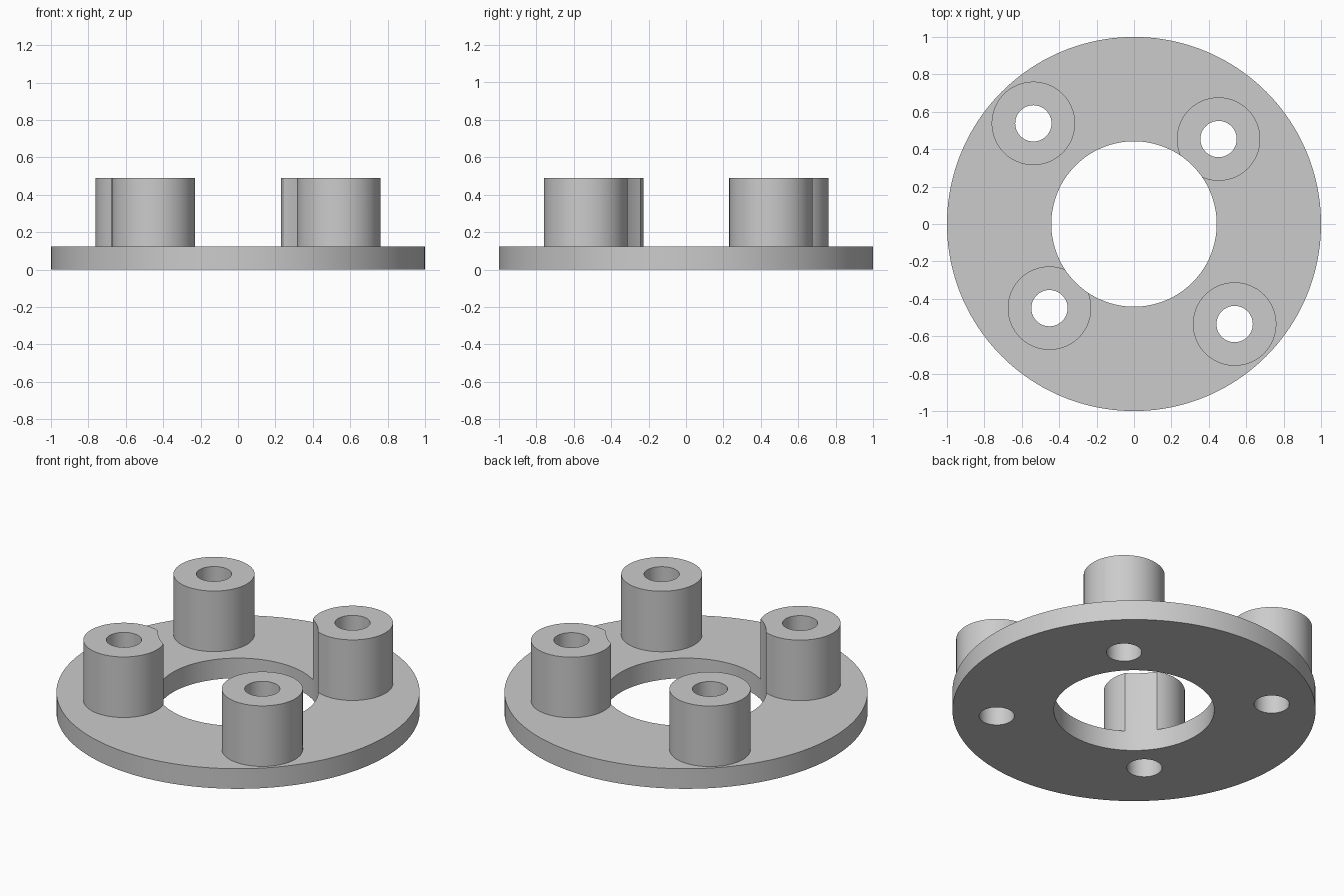
import bpy, math

if "Cube" in bpy.data.objects:
    bpy.data.objects.remove(bpy.data.objects["Cube"])

R_OUT, R_BORE, T = 1.0, 0.442, 0.122
R_BOSS, R_HOLE, TOP = 0.223, 0.097, 0.49
CENTRES = [(-0.538, 0.538), (0.452, 0.454), (-0.452, -0.45), (0.538, -0.535)]

grey = bpy.data.materials.new("plain_grey")
grey.diffuse_color = (0.6, 0.6, 0.6, 1)
grey.use_nodes = True
grey.node_tree.nodes["Principled BSDF"].inputs["Base Color"].default_value = grey.diffuse_color


def cylinder(name, r, z0, z1, x=0, y=0, sides=96):
    bpy.ops.mesh.primitive_cylinder_add(vertices=sides, radius=r, depth=z1 - z0,
                                        location=(x, y, (z0 + z1) / 2))
    ob = bpy.context.object
    ob.name = name
    ob.data.materials.append(grey)
    return ob


def combine(target, tool, operation):
    mod = target.modifiers.new(operation.lower(), 'BOOLEAN')
    mod.operation, mod.solver, mod.object = operation, 'EXACT', tool
    bpy.context.view_layer.objects.active = target
    bpy.ops.object.modifier_apply(modifier=mod.name)
    bpy.data.objects.remove(tool, do_unlink=True)


# round base plate with four raised bosses
flange = cylinder("flange_with_bosses", R_OUT, 0, T, sides=160)
for x, y in CENTRES:
    combine(flange, cylinder("boss", R_BOSS, T / 2, TOP, x, y), 'UNION')

# bolt holes through the bosses, and the central bore that clips the inner two
for x, y in CENTRES:
    combine(flange, cylinder("bolt_hole", R_HOLE, -0.2, 0.8, x, y, 64), 'DIFFERENCE')
combine(flange, cylinder("bore", R_BORE, -0.2, 0.8, sides=128), 'DIFFERENCE')

# smooth walls, sharp rims
bpy.ops.object.select_all(action='DESELECT')
flange.select_set(True)
bpy.context.view_layer.objects.active = flange
bpy.ops.object.shade_smooth_by_angle(angle=math.radians(30))
